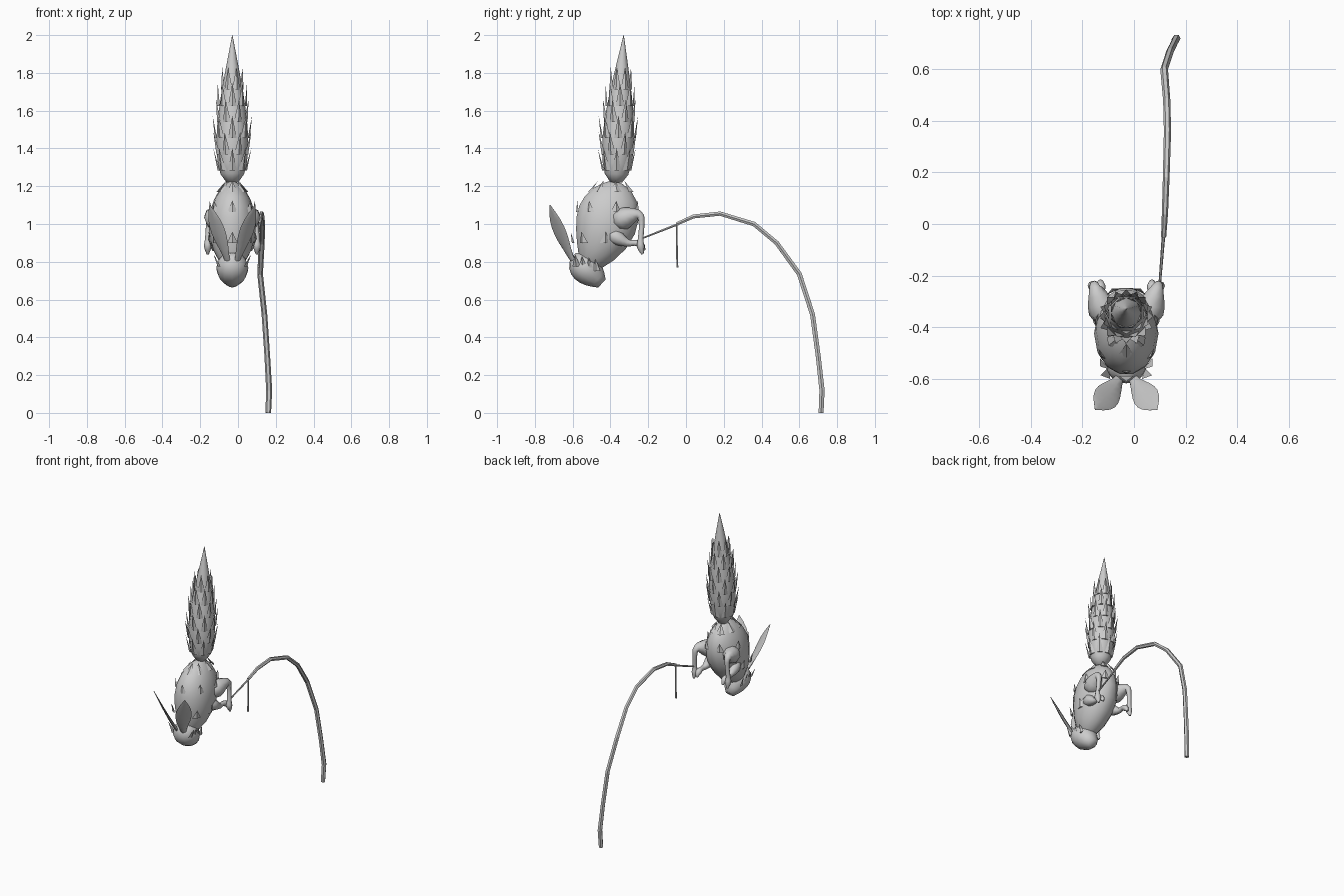
import bpy, bmesh
from math import sin, cos, pi, tau, radians
from mathutils import Vector

cube = bpy.data.objects.get("Cube")
if cube:
    bpy.data.objects.remove(cube, do_unlink=True)

MID = -0.03  # animal's plane of symmetry
UP = Vector((0, 0, 1))
grey = bpy.data.materials.new("light grey")
grey.use_nodes = True
grey.diffuse_color = (0.6, 0.6, 0.6, 1)
shader = grey.node_tree.nodes["Principled BSDF"]
shader.inputs["Base Color"].default_value = grey.diffuse_color


def finish(name, bm, smooth):
    bmesh.ops.recalc_face_normals(bm, faces=bm.faces)
    mesh = bpy.data.meshes.new(name)
    bm.to_mesh(mesh)
    bm.free()
    mesh.materials.append(grey)
    part = bpy.data.objects.new(name, mesh)
    bpy.context.collection.objects.link(part)
    if smooth:
        bpy.ops.object.select_all(action='DESELECT')
        part.select_set(True)
        bpy.context.view_layer.objects.active = part
        bpy.ops.object.shade_smooth_by_angle(angle=radians(60))


def loft(name, rings, sides, across=(1, 0, 0), smooth=True):
    """Skin elliptical rings (centre, half width, half depth) along a path."""
    bm = bmesh.new()
    loops = []
    for i, (centre, width, depth) in enumerate(rings):
        after = rings[min(i + 1, len(rings) - 1)][0]
        before = rings[max(i - 1, 0)][0]
        along = (after - before).normalized()
        u = Vector(across)
        u = (u - along * u.dot(along)).normalized()
        v = along.cross(u)
        angles = [tau * k / sides for k in range(sides)]
        loops.append([bm.verts.new(centre + u * width * cos(a) + v * depth * sin(a))
                      for a in angles])
    for lower, upper in zip(loops, loops[1:]):
        for k in range(sides):
            n = (k + 1) % sides
            bm.faces.new((lower[k], lower[n], upper[n], upper[k]))
    bm.faces.new(loops[0])
    bm.faces.new(loops[-1])
    finish(name, bm, smooth)


def limb(name, keys, steps, sides, mirror=None):
    """Round tube through keys (x, y, z, radius), rounded off between them."""
    keys = [Vector(k) for k in keys]
    if mirror:
        for k in keys:
            k.x = MID + mirror * k.x
    rings = []
    for i in range(len(keys) - 1):
        a, b, c, d = (keys[min(max(j, 0), len(keys) - 1)] for j in range(i - 1, i + 3))
        for step in range(steps):
            t = step / steps
            p = b + (c - a) * t / 2 + (a - b * 2.5 + c * 2 - d / 2) * t ** 2
            p += (b * 3 - c * 3 + d - a) * t ** 3 / 2
            rings.append((p.xyz, p.w, p.w))
    rings.append((keys[-1].xyz, keys[-1].w, keys[-1].w))
    loft(name, rings, sides, smooth=steps > 1)


def tuft(bm, base, out, width, length, flare):
    """Ridged point of fur, rooted at base and growing upward."""
    out = out.normalized()
    side = out.cross(UP).normalized() * width
    corners = (base + side, base - side, base + out * width / 2,
               base + UP * length + out * flare)
    a, b, ridge, tip = (bm.verts.new(p) for p in corners)
    for face in ((a, b, ridge), (a, ridge, tip), (ridge, b, tip), (b, a, tip)):
        bm.faces.new(face)


def torso_ring(t):
    swell = max(sin(pi * t), 0.01) ** 0.5
    centre = Vector((MID, -0.39 - 0.14 * (1 - t) ** 2, 0.76 + 0.465 * t))
    return centre, 0.125 * swell, (0.13 + 0.07 * t) * swell


def tail_ring(t):
    radius = 0.03 * (1 - t) + 0.062 * sin(pi * t ** 0.6) + 0.001
    return Vector((MID, -0.37 + 0.04 * t, 1.22 + 0.78 * t)), radius, radius


def head_ring(t):
    # Runs from the nape down to the blunt snout
    radius = 0.085 * max(sin(pi * (0.06 + 0.85 * t ** 0.8)), 0.05) ** 0.8
    return Vector((MID, -0.6 + 0.155 * t, 0.83 - 0.145 * t)), radius, radius * 0.95


# Main masses
loft("torso", [torso_ring((1 - cos(pi * i / 10)) / 2) for i in range(11)], 14)
loft("head", [head_ring(i / 7) for i in range(8)], 12)
loft("tail", [tail_ring((i / 11) ** 1.2) for i in range(12)], 12)


def fur_row(bm, ring, count, shift, width, length, flare):
    centre, across, deep = ring
    for k in range(count):
        a = tau * (k + shift) / count
        out = Vector((cos(a), sin(a), 0))
        root = centre + Vector((out.x * across, out.y * deep, 0)) * 0.97
        tuft(bm, root, out, width, length, flare)


# Overlapping rows of tail fur, flaring most near the root
bm = bmesh.new()
for row in range(6):
    ring = tail_ring(0.08 + row * 0.11)
    fur_row(bm, ring, 8, row % 2 / 2, 0.023, 0.12, 0.035 - row * 0.006)
finish("tail_fur", bm, False)

# Sparse body fur
bm = bmesh.new()
for t, flare in ((0.3, 0.02), (0.65, 0.008), (0.88, -0.04)):
    fur_row(bm, torso_ring(t), 7, 0.25, 0.028, 0.06, flare)
finish("body_fur", bm, False)

# Cheek ruff
bm = bmesh.new()
for s in (-1, 1):
    for i in range(4):
        root = Vector((MID + s * 0.066, -0.58 + i * 0.035, 0.775 - i * 0.008))
        tuft(bm, root, Vector((s, -0.2, 0)), 0.022, 0.065, 0.035 - i * 0.006)
finish("cheek_ruff", bm, False)

# Paired ears and legs
for s, side in ((1, "left"), (-1, "right")):
    ear = []
    for i in range(9):
        t = i / 8
        centre = Vector((MID + s * (0.02 + 0.1 * t), -0.585 - 0.135 * t ** 0.8,
                         0.79 + 0.31 * t))
        leaf = 0.012 * (1 - t) + 0.045 * sin(pi * t ** 1.3) + 0.002
        ear.append((centre, leaf, 0.012 - 0.01 * t))
    loft(side + "_ear", ear, 8, (s, 0.9, 0))

    limb(side + "_hind_leg", [
        (0.06, -0.37, 1.01, 0.04), (0.09, -0.33, 1.03, 0.06), (0.12, -0.25, 1.05, 0.025),
        (0.125, -0.235, 1, 0.015), (0.13, -0.24, 0.92, 0.015),
        (0.13, -0.24, 0.88, 0.02), (0.13, -0.23, 0.84, 0.006)], 3, 8, s)
    limb(side + "_foreleg", [
        (0.06, -0.42, 0.96, 0.03), (0.09, -0.37, 0.93, 0.04), (0.1, -0.31, 0.9, 0.02),
        (0.1, -0.27, 0.9, 0.015), (0.1, -0.24, 0.89, 0.02), (0.1, -0.22, 0.86, 0.006)],
        3, 8, s)

# Arching stem, its thin end and the hanging twig
limb("stem", [
    (0.16, 0.715, 0, 0.015), (0.165, 0.72, 0.12, 0.016), (0.155, 0.7, 0.3, 0.015),
    (0.14, 0.67, 0.52, 0.015), (0.117, 0.6, 0.735, 0.015), (0.127, 0.48, 0.9, 0.014),
    (0.13, 0.36, 1, 0.014), (0.125, 0.18, 1.055, 0.013), (0.12, 0.04, 1.04, 0.012),
    (0.115, -0.05, 1, 0.01)], 1, 6)
limb("stem_tip", [(0.115, -0.04, 1, 0.007), (0.1, -0.23, 0.925, 0.005)], 1, 6)
limb("hanging_twig", [(0.115, -0.05, 1, 0.004), (0.11, -0.046, 0.77, 0.006)], 1, 6)
